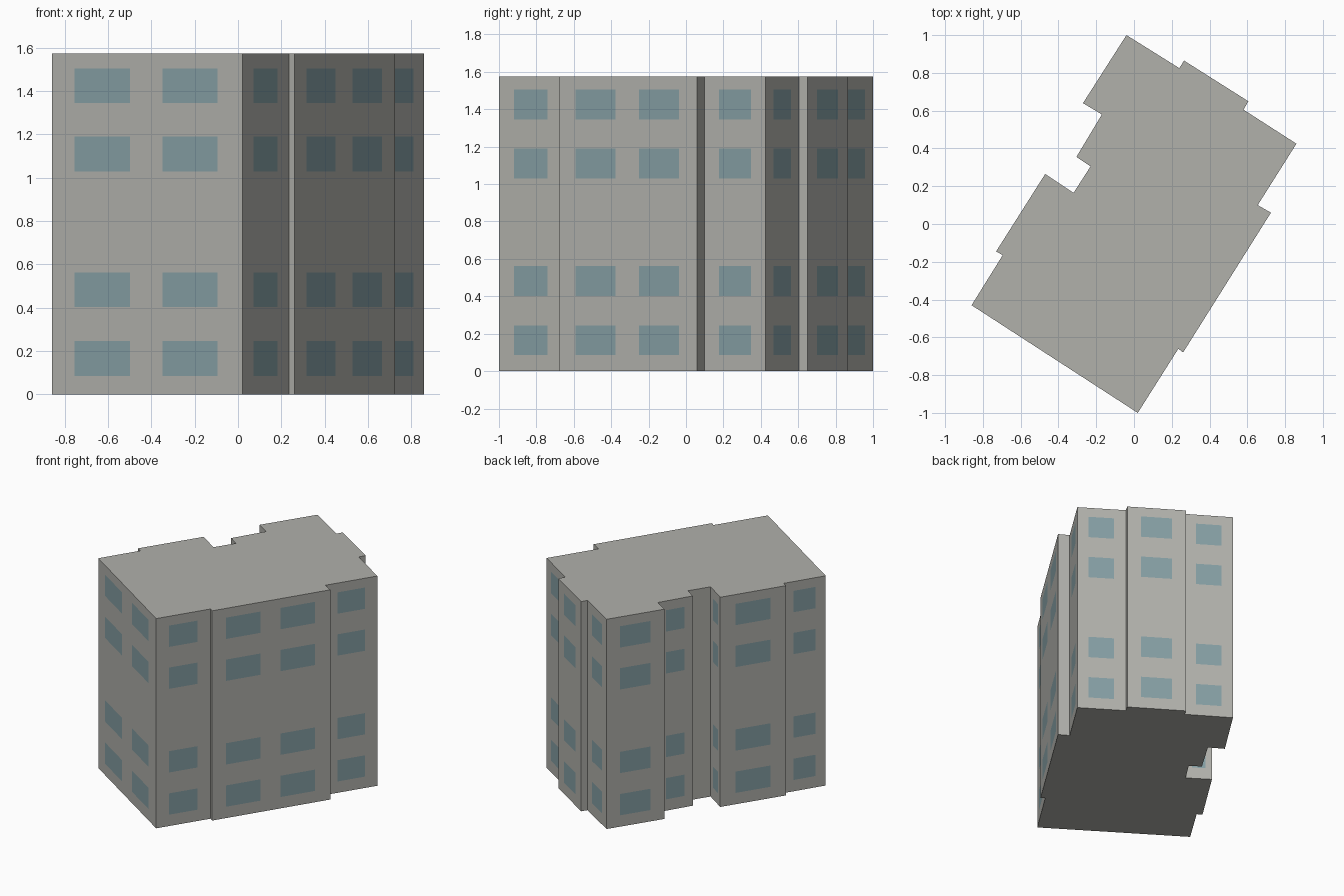
import bpy
import bmesh
from mathutils import Vector

default = bpy.data.objects.get("Cube")
if default:
    bpy.data.objects.remove(default, do_unlink=True)


def make_material(name, rgb):
    mat = bpy.data.materials.new(name)
    mat.use_nodes = True
    color = (*rgb, 1.0)
    mat.diffuse_color = color
    bsdf = mat.node_tree.nodes["Principled BSDF"]
    bsdf.inputs["Base Color"].default_value = color
    bsdf.inputs["Roughness"].default_value = 0.9
    return mat


# Footprint corners, counter-clockwise from the front corner
FOOTPRINT = [
    (0.02, -1.0), (0.235, -0.66), (0.26, -0.68), (0.725, 0.06), (0.655, 0.10),
    (0.86, 0.425), (0.58, 0.605), (0.605, 0.65), (0.265, 0.865), (0.24, 0.825),
    (-0.04, 1.0), (-0.27, 0.64), (-0.17, 0.58), (-0.305, 0.355), (-0.23, 0.305),
    (-0.32, 0.165), (-0.47, 0.265), (-0.73, -0.145), (-0.695, -0.165), (-0.86, -0.43),
]
HEIGHT = 1.575
FLOOR_CENTRES = (0.165, 0.482, 1.11, 1.425)
WINDOW_HALF_HEIGHT = 0.08
WALL, GLASS = 0, 1


def window_stops(length):
    """Fractions along a wall where windows start and end."""
    if length > 0.7:
        return [0.0, 0.12, 0.41, 0.58, 0.87, 1.0]
    if length > 0.17:
        return [0.0, 0.235, 0.76, 1.0]
    return [0.0, 1.0]


# Horizontal cuts shared by every wall, so that the shell closes
levels = [0.0]
for centre in FLOOR_CENTRES:
    levels += [centre - WINDOW_HALF_HEIGHT, centre + WINDOW_HALF_HEIGHT]
levels.append(HEIGHT)

# Vertical cuts: each perimeter point knows if the strip after it has windows
perimeter = []
for i, corner in enumerate(FOOTPRINT):
    start = Vector(corner)
    end = Vector(FOOTPRINT[(i + 1) % len(FOOTPRINT)])
    stops = window_stops((end - start).length)
    for k, stop in enumerate(stops[:-1]):
        perimeter.append((start.lerp(end, stop), k % 2 == 1))

# Walls as a grid of strips, with the window cells in glass
bm = bmesh.new()
rings = [[bm.verts.new((p.x, p.y, z)) for p, _ in perimeter] for z in levels]
for row in range(len(levels) - 1):
    low, high = rings[row], rings[row + 1]
    for i, (_, has_window) in enumerate(perimeter):
        j = (i + 1) % len(perimeter)
        face = bm.faces.new((low[i], low[j], high[j], high[i]))
        face.material_index = GLASS if has_window and row % 2 == 1 else WALL

# Flat roof and underside
bm.faces.new(rings[-1])
bm.faces.new(list(reversed(rings[0])))

mesh = bpy.data.meshes.new("apartment_block")
bm.to_mesh(mesh)
bm.free()
mesh.materials.append(make_material("warm grey concrete", (0.44, 0.44, 0.41)))
mesh.materials.append(make_material("blue grey glass", (0.235, 0.345, 0.37)))
block = bpy.data.objects.new("apartment_block", mesh)
bpy.context.collection.objects.link(block)
